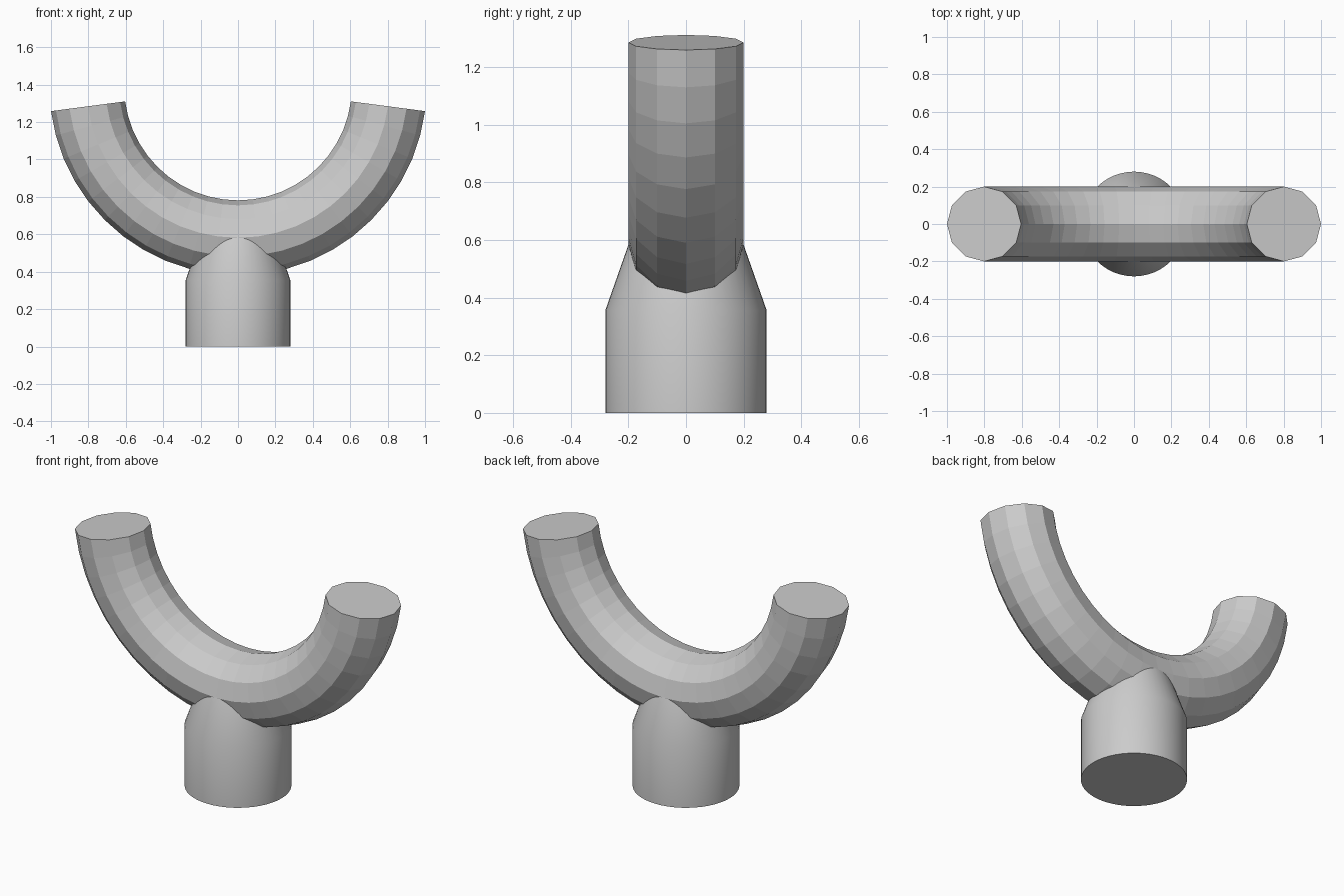
import bpy
import bmesh
from math import cos, sin, pi, radians
from mathutils import Vector

cube = bpy.data.objects.get("Cube")
if cube:
    bpy.data.objects.remove(cube, do_unlink=True)

# Single plain material
grey = bpy.data.materials.new("light_grey")
grey.use_nodes = True
colour = (0.6, 0.6, 0.6, 1)
grey.diffuse_color = colour
grey.node_tree.nodes["Principled BSDF"].inputs["Base Color"].default_value = colour


def skin_rings(name, rings):
    """Join equal rings of points into a closed, capped tube."""
    bm = bmesh.new()
    loops = [[bm.verts.new(p) for p in ring] for ring in rings]
    count = len(loops[0])
    for a, b in zip(loops, loops[1:]):
        for i in range(count):
            j = (i + 1) % count
            bm.faces.new((a[i], a[j], b[j], b[i]))
    bm.faces.new(loops[0])
    bm.faces.new(loops[-1])
    bmesh.ops.recalc_face_normals(bm, faces=bm.faces)
    mesh = bpy.data.meshes.new(name)
    bm.to_mesh(mesh)
    bm.free()
    mesh.materials.append(grey)
    obj = bpy.data.objects.new(name, mesh)
    bpy.context.collection.objects.link(obj)
    return obj


# Curved cradle: most of the lower half of a faceted ring
SIDES, STEPS = 12, 22
STEP = radians(7.5)
TUBE, CENTRE_Z = 0.2, 1.39
BEND = 1 / cos(STEP) - TUBE
rings = []
for s in range(STEPS + 1):
    angle = -STEP * (s + 1)
    out = Vector((cos(angle), 0, sin(angle)))
    ring = []
    for k in range(SIDES):
        t = 2 * pi * k / SIDES
        p = out * (BEND + TUBE * cos(t))
        ring.append(p + Vector((0, TUBE * sin(t), CENTRE_Z)))
    rings.append(ring)
skin_rings("curved_cradle", rings)

# Post: round shaft with a tapered shoulder running into the cradle
ROUND = 48
profile = [(0.28, 0), (0.28, 0.355), (0.198, 0.588)]
post = skin_rings("post", [
    [(r * cos(2 * pi * k / ROUND), r * sin(2 * pi * k / ROUND), z) for k in range(ROUND)]
    for r, z in profile])
bpy.ops.object.select_all(action="DESELECT")
post.select_set(True)
bpy.context.view_layer.objects.active = post
bpy.ops.object.shade_smooth_by_angle(angle=radians(30))
